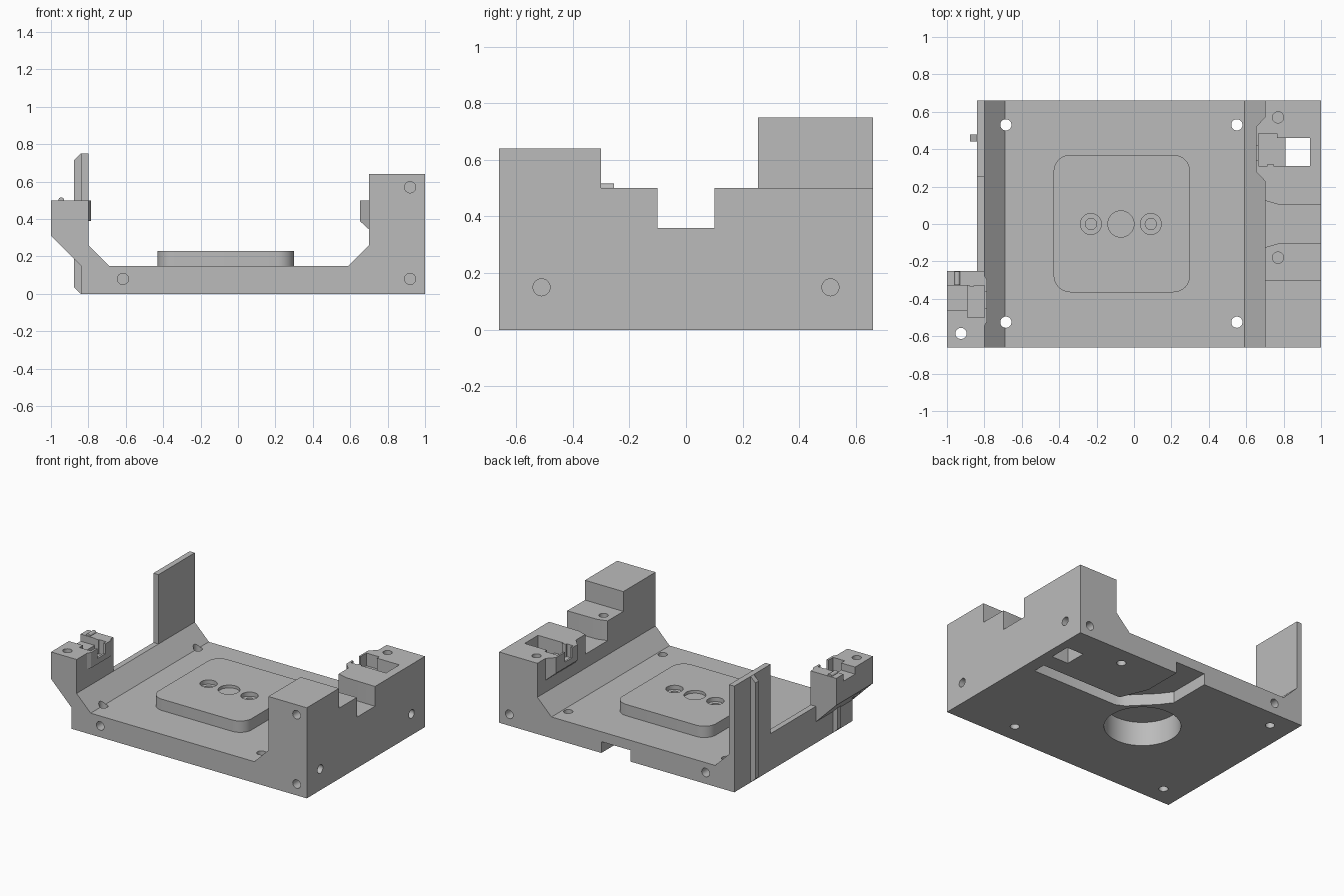
import bpy, bmesh, math
from mathutils import Vector

if "Cube" in bpy.data.objects:
    bpy.data.objects.remove(bpy.data.objects["Cube"], do_unlink=True)

grey = bpy.data.materials.new("plain grey")
grey.use_nodes = True
COLOUR = (0.5, 0.5, 0.5, 1)
grey.diffuse_color = COLOUR
grey.node_tree.nodes["Principled BSDF"].inputs["Base Color"].default_value = COLOUR


def prism(name, outline, axis, lo, hi):
    """Extrude a 2D outline along an axis; outlines are xy, xz or yz."""
    place = {"z": lambda a, b, t: (a, b, t),
             "y": lambda a, b, t: (a, t, b),
             "x": lambda a, b, t: (t, a, b)}[axis]
    bm = bmesh.new()
    face = bm.faces.new([bm.verts.new(place(a, b, lo)) for a, b in outline])
    ext = bmesh.ops.extrude_face_region(bm, geom=[face])
    moved = [v for v in ext["geom"] if isinstance(v, bmesh.types.BMVert)]
    bmesh.ops.translate(bm, verts=moved, vec=Vector(place(0, 0, hi - lo)))
    bmesh.ops.recalc_face_normals(bm, faces=bm.faces)
    mesh = bpy.data.meshes.new(name)
    bm.to_mesh(mesh)
    bm.free()
    mesh.materials.append(grey)
    obj = bpy.data.objects.new(name, mesh)
    bpy.context.scene.collection.objects.link(obj)
    return obj


def rect(x0, x1, y0, y1):
    return [(x0, y0), (x1, y0), (x1, y1), (x0, y1)]


def box(name, x0, x1, y0, y1, z0, z1):
    return prism(name, rect(x0, x1, y0, y1), "z", z0, z1)


def ring(a, b, r, n=32):
    return [(a + r * math.cos(math.tau * i / n), b + r * math.sin(math.tau * i / n))
            for i in range(n)]


def rounded(x0, x1, y0, y1, r, n=8):
    pts = []
    for k, (cx, cy) in enumerate(rect(x0 + r, x1 - r, y0 + r, y1 - r)):
        for i in range(n + 1):
            t = math.pi * (1 + k / 2 + i / n / 2)
            pts.append((cx + r * math.cos(t), cy + r * math.sin(t)))
    return pts


def combine(obj, tool, operation):
    """Apply a boolean and discard the helper."""
    tool.hide_render = True
    mod = obj.modifiers.new(operation, "BOOLEAN")
    mod.operation, mod.solver, mod.object = operation, "EXACT", tool
    graph = bpy.context.evaluated_depsgraph_get()
    mesh = bpy.data.meshes.new_from_object(obj.evaluated_get(graph))
    obj.modifiers.clear()
    obj.data = mesh
    bpy.data.objects.remove(tool, do_unlink=True)


# Tray: floor, sloped inner edges, low left wall, full right wall
body = prism("fixture_body", [(-.84, 0), (1, 0), (1, .64), (.7, .64), (.7, .26), (.59, .15),
                              (-.69, .15), (-.8, .26), (-.84, .26)], "y", -.66, .66)


def add(tool):
    combine(body, tool, "UNION")


def cut(tool):
    combine(body, tool, "DIFFERENCE")


# Right wall steps and flared notch
cut(box("wall_step", .65, 1.1, -.30, .7, .5, .8))
cut(prism("wall_notch", [(1.1, -.1), (1.1, .1), (.77, .105), (.69, .128),
                         (.69, -.128), (.77, -.105)], "z", .36, .8))

# Left panel and the overhanging left block
add(box("left_panel", -.84, -.8, .255, .66, .2, .75))
add(prism("left_block", [(-1, .5), (-1, .31), (-.84, .15), (-.82, .15), (-.78, .24),
                         (-.8, .26), (-.8, .5)], "y", -.66, -.25))

# Outer ribs, chamfered at their free ends
for y, top in ((.46, .75), (-.46, .25)):
    add(prism("rib", [(-.83, 0), (-.84, 0), (-.877, .035), (-.877, top - .037),
                      (-.84, top), (-.83, top)], "y", y - .018, y + .018))

# Inner bosses with sloped undersides
boss = prism("right_boss", [(.72, .23), (.7, .23), (.652, .28), (.652, .52), (.7, .57), (.72, .57)],
             "z", .34, .5)
combine(boss, prism("slope", [(.64, .33), (.64, .4), (.7, .345), (.7, .33)], "y", 0, 1), "DIFFERENCE")
add(boss)
add(prism("left_boss", [(-.82, -.545), (-.8, -.545), (-.785, -.52), (-.785, -.3), (-.8, -.275),
                        (-.82, -.275)], "z", .39, .5))

# Raised pedestal
add(prism("pedestal", rounded(-.43, .3, -.365, .37, .09), "z", .1, .23))

# Round seat under the pedestal and the sockets on top of it
cut(prism("seat", ring(-.07, 0, .245, 64), "z", -.1, .17))
cut(prism("centre_socket", ring(-.07, 0, .07), "z", .21, .3))
for x in (-.23, .09):
    cut(prism("counterbore", ring(x, 0, .056), "z", .2, .3))
    cut(prism("pilot", ring(x, 0, .03), "z", .18, .3))

# Through holes in the floor
for x in (-.685, .55):
    for y in (-.525, .53):
        cut(prism("floor_hole", ring(x, y, .03), "z", -.1, .3))

# Blind holes: front, back, right face and wall tops
for x, z, faces in ((-.615, .08, (-.66, .66)), (.92, .08, (-.66, .66)), (.92, .57, (-.66,))):
    for y in faces:
        cut(prism("end_hole", ring(x, z, .03), "y", y - .1, y + .1))
for y in (-.51, .51):
    cut(prism("side_hole", ring(y, .15, .03), "x", .88, 1.1))
for y in (-.18, .57):
    cut(prism("top_hole", ring(.77, y, .03), "z", .36, .6))
cut(prism("block_hole", ring(-.925, -.585, .03), "z", 0, .6))

# Cable channel on the underside, open at the back
cut(prism("channel", [(.91, .1), (.24, .1), (.18, .13), (.03, .28), (-.03, .36), (-.03, .7), (.2, .7),
                      (.2, .38), (.28, .19), (.91, .19)], "z", -.1, .08))

# Right switch pocket and its shaft down through the base
cut(box("right_shaft", .81, .94, .31, .46, -.1, .6))
cut(box("right_pocket", .665, .765, .31, .485, .41, .6))
cut(box("right_pocket_link", .75, .82, .31, .46, .41, .6))
cut(box("right_slot", .64, .68, .34, .42, .43, .6))

# Left switch pocket, shallow outside and deeper inside
cut(box("left_pocket_outer", -1.1, -.88, -.46, -.33, .45, .6))
cut(box("left_pocket_inner", -.89, -.8, -.5, -.33, .4, .6))
cut(box("left_slot", -.81, -.77, -.45, -.36, .43, .6))

# Small catches and the round ridge on the left block
catches = [box("right_catch", .715, .745, .285, .32, .40, .5),
           box("left_catch", -.88, -.855, -.335, -.3, .39, .5),
           prism("round_ridge", ring(-.945, .5, .016, 16), "y", -.325, -.255)]

for obj in [body] + catches:
    obj.data.shade_smooth()
    obj.data.set_sharp_from_angle(angle=math.radians(30))
